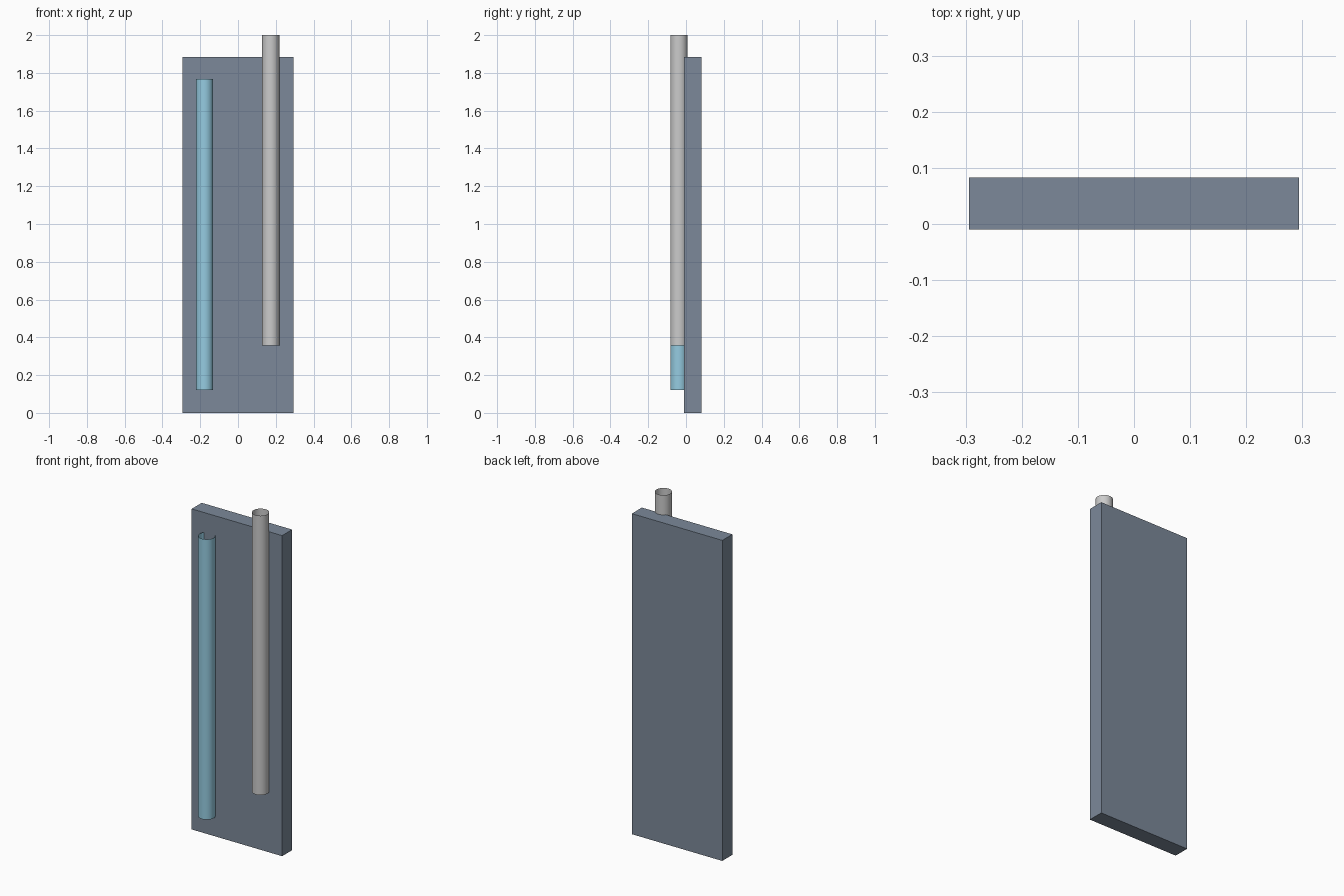
import bpy

if "Cube" in bpy.data.objects:
    bpy.data.objects.remove(bpy.data.objects["Cube"])


def material(name, rgb):
    m = bpy.data.materials.new(name)
    m.diffuse_color = (*rgb, 1)
    m.use_nodes = True
    m.node_tree.nodes["Principled BSDF"].inputs["Base Color"].default_value = m.diffuse_color
    return m


def open_tube(name, x, z0, z1):
    # Thin-walled pipe, open at both ends and partly sunk into the panel
    bpy.ops.mesh.primitive_cylinder_add(vertices=32, radius=0.0455, depth=z1 - z0,
                                        end_fill_type='NOTHING',
                                        location=(x, -0.0375, (z0 + z1) / 2))
    ob = bpy.context.object
    ob.name = name
    bpy.ops.object.shade_smooth_by_angle()
    return ob


# Upright back panel
bpy.ops.mesh.primitive_cube_add(size=1, location=(0, 0.0365, 0.942))
panel = bpy.context.object
panel.name = "back_panel"
panel.scale = (0.588, 0.093, 1.884)
bpy.ops.object.transform_apply(location=False, rotation=False, scale=True)
panel.data.materials.append(material("slate", (0.20, 0.25, 0.32)))

# Lower coloured tube and raised grey tube
blue = open_tube("blue_tube", -0.177, 0.12, 1.768)
blue.data.materials.append(material("light_blue", (0.30, 0.60, 0.75)))
open_tube("grey_tube", 0.173, 0.358, 2.0)
